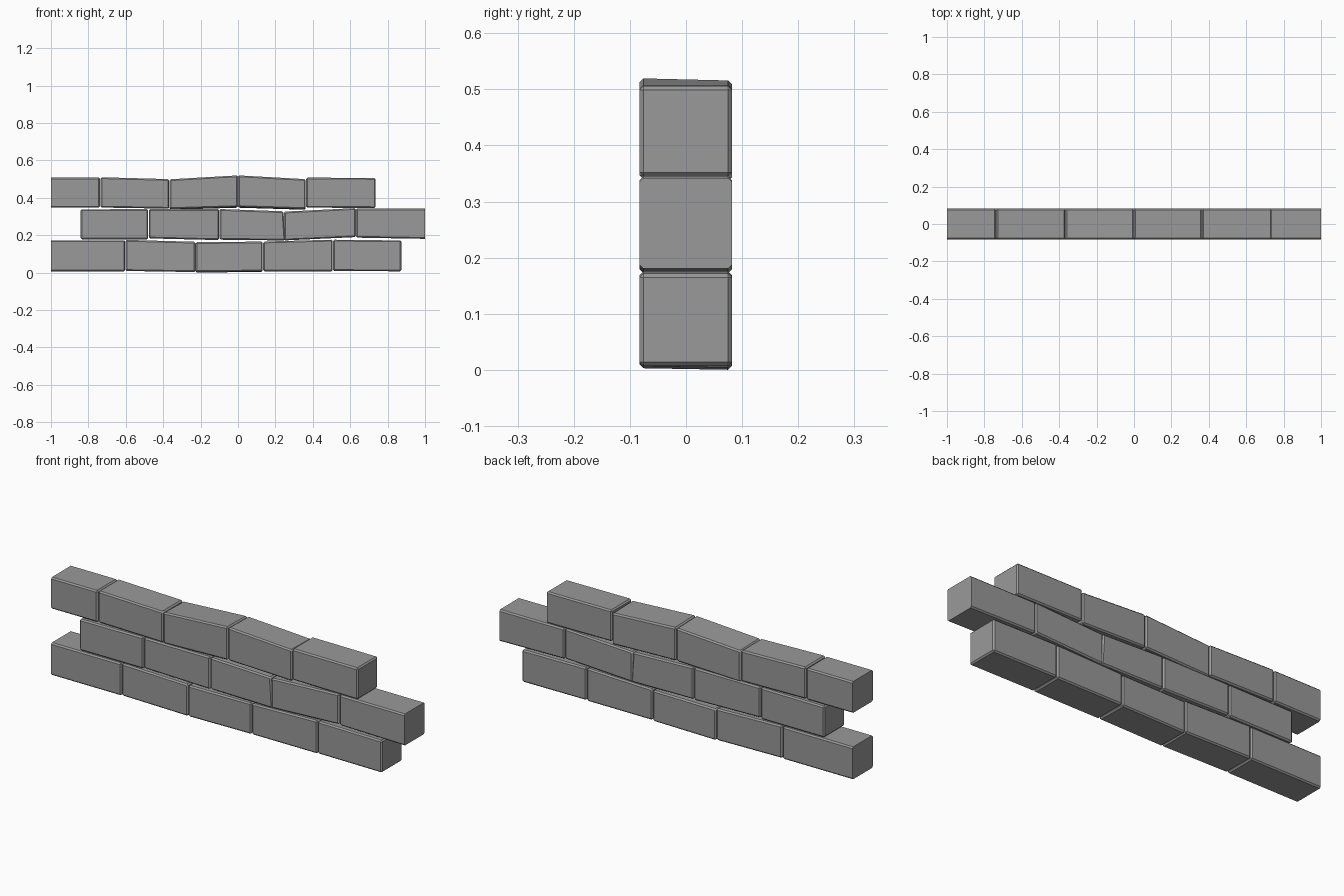
import bpy, bmesh
from mathutils import Vector

if "Cube" in bpy.data.objects:
    bpy.data.objects.remove(bpy.data.objects["Cube"])

FRONT, BACK, CHAMFER = -0.083, 0.082, 0.007

stone = bpy.data.materials.new("dark_stone")
stone.diffuse_color = (0.32, 0.32, 0.32, 1)
stone.use_nodes = True
stone.node_tree.nodes["Principled BSDF"].inputs["Base Color"].default_value = stone.diffuse_color


def brick(name, x0, x1, zb0, zb1, zt0, zt1, cut=None, lean=0.0, tilt=0.0):
    """Chamfered block; z values at left/right of bottom and top; lean shifts
    the right end's bottom, tilt lowers the back."""
    # A cut end is built long, chamfered, then sliced flat
    a = x0 - 0.04 if cut == 'left' else x0
    b = x1 + 0.04 if cut == 'right' else x1
    profile = [(a, zb0), (b + lean, zb1), (b, zt1), (a, zt0)]
    bm = bmesh.new()
    f = [bm.verts.new((x, FRONT, z)) for x, z in profile]
    k = [bm.verts.new((x, BACK, z - tilt)) for x, z in profile]
    bm.faces.new(f)
    bm.faces.new(k[::-1])
    for i in range(4):
        j = (i + 1) % 4
        bm.faces.new((f[j], f[i], k[i], k[j]))
    bmesh.ops.recalc_face_normals(bm, faces=bm.faces)
    bmesh.ops.bevel(bm, geom=bm.edges[:], offset=CHAMFER, segments=1,
                    affect='EDGES', profile=0.5)
    if cut:
        px, nx = (x0, -1) if cut == 'left' else (x1, 1)
        res = bmesh.ops.bisect_plane(
            bm, geom=bm.verts[:] + bm.edges[:] + bm.faces[:],
            plane_co=Vector((px, 0, 0)), plane_no=Vector((nx, 0, 0)),
            clear_outer=True)
        rim = [e for e in res['geom_cut'] if isinstance(e, bmesh.types.BMEdge)]
        bmesh.ops.contextual_create(bm, geom=rim)
        bmesh.ops.recalc_face_normals(bm, faces=bm.faces)
    me = bpy.data.meshes.new(name)
    bm.to_mesh(me)
    bm.free()
    me.materials.append(stone)
    bpy.context.collection.objects.link(bpy.data.objects.new(name, me))


# Bottom course
brick("bottom_brick_1", -1.0, -0.603, 0.007, 0.007, 0.173, 0.173, cut='left')
brick("bottom_brick_2", -0.601, -0.228, 0.009, 0.003, 0.175, 0.165)
brick("bottom_brick_3", -0.226, 0.132, 0.003, 0.007, 0.163, 0.166, tilt=0.003)
brick("bottom_brick_4", 0.135, 0.506, 0.007, 0.007, 0.166, 0.176)
brick("bottom_brick_5", 0.508, 0.873, 0.009, 0.007, 0.176, 0.172)

# Middle course
brick("middle_brick_1", -0.841, -0.48, 0.178, 0.178, 0.338, 0.34)
brick("middle_brick_2", -0.477, -0.101, 0.183, 0.174, 0.34, 0.34)
brick("middle_brick_3", -0.099, 0.243, 0.176, 0.172, 0.34, 0.328, lean=0.01)
brick("middle_brick_4", 0.246, 0.63, 0.172, 0.19, 0.326, 0.345)
brick("middle_brick_5", 0.632, 1.0, 0.187, 0.18, 0.343, 0.342, cut='right')

# Top course
brick("top_brick_1", -1.0, -0.738, 0.347, 0.347, 0.508, 0.508, cut='left')
brick("top_brick_2", -0.735, -0.368, 0.348, 0.342, 0.51, 0.5)
brick("top_brick_3", -0.366, -0.001, 0.34, 0.351, 0.499, 0.52, tilt=0.004)
brick("top_brick_4", 0.001, 0.362, 0.351, 0.34, 0.52, 0.5, tilt=0.004)
brick("top_brick_5", 0.364, 0.736, 0.348, 0.345, 0.508, 0.506)
